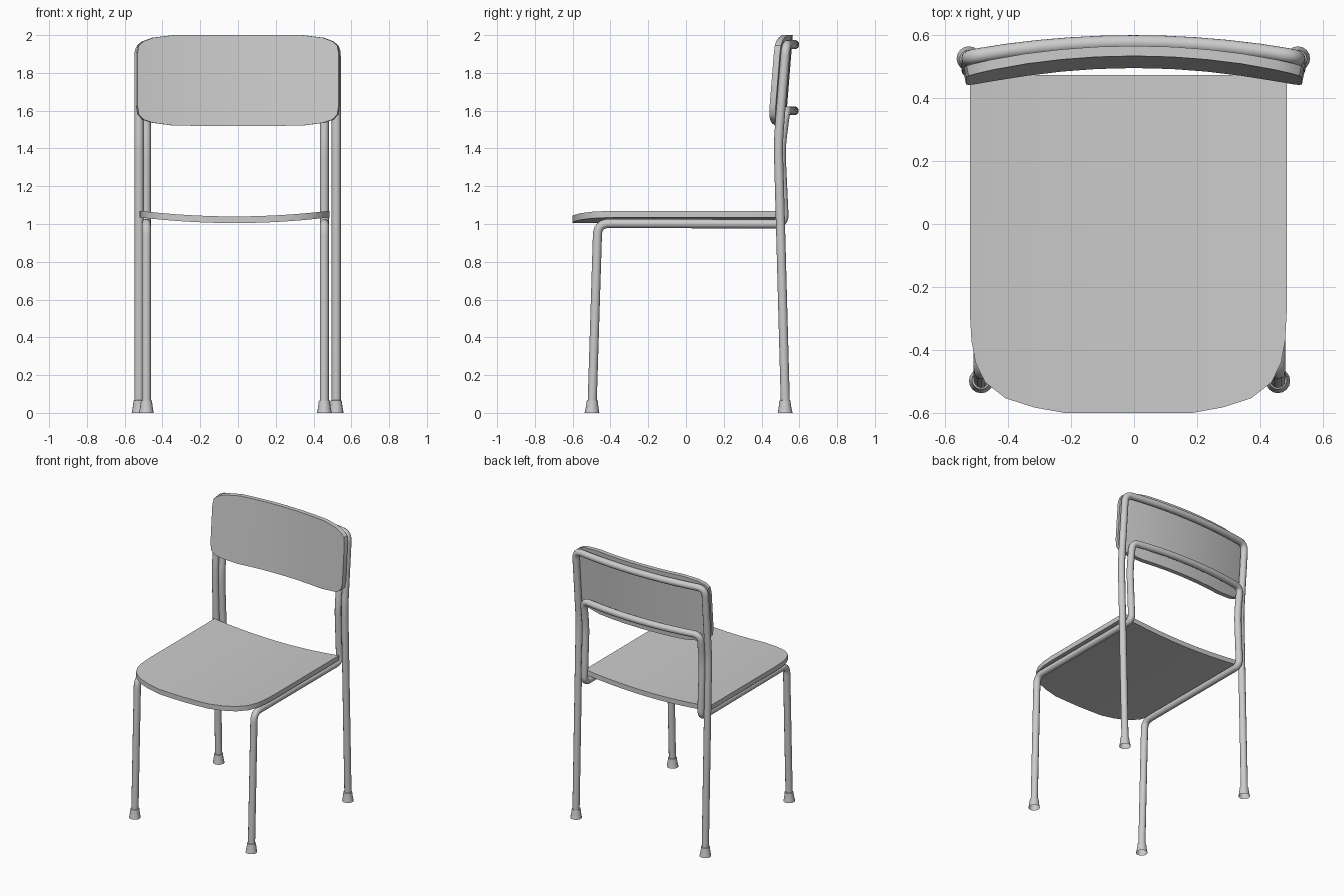
import bpy, bmesh, math
from mathutils import Vector

if "Cube" in bpy.data.objects:
    bpy.data.objects.remove(bpy.data.objects["Cube"])

TUBE_R = 0.024


def finish(obj, angle=35):
    bpy.ops.object.select_all(action='DESELECT')
    obj.select_set(True)
    bpy.context.view_layer.objects.active = obj
    bpy.ops.object.shade_smooth_by_angle(angle=math.radians(angle))


def add_mesh(name, bm):
    bmesh.ops.recalc_face_normals(bm, faces=bm.faces)
    me = bpy.data.meshes.new(name)
    bm.to_mesh(me)
    bm.free()
    obj = bpy.data.objects.new(name, me)
    bpy.context.collection.objects.link(obj)
    finish(obj)
    return obj


def rounded(points):
    """Round every path corner that has a radius; points are (x, y, z, radius)."""
    out = []
    for i, p in enumerate(points):
        v, r = Vector(p[:3]), p[3]
        if r == 0:
            out.append(v)
            continue
        a = v + (Vector(points[i - 1][:3]) - v).normalized() * r
        b = v + (Vector(points[i + 1][:3]) - v).normalized() * r
        for k in range(7):
            t = k / 6
            w = 0.5 * t * (1 - t)   # pulls the curve close to a true arc
            q = a * (1 - t) ** 2 + v * 2 * t * (1 - t) + b * t * t
            out.append(q + (v - (a + b) / 2) * w * 0.3)
    return out


def tube_frame(name, half, cx, bulge):
    """Bent tube: a side path (w, y, z, r), an arched crossbar, and the mirrored side."""
    w, y, z, _ = half[-1]
    left = [(cx - p[0],) + p[1:] for p in half]
    right = [(cx + p[0],) + p[1:] for p in reversed(half)]
    arch = []
    for k in range(-4, 5):
        t = k / 5.2
        arch.append((cx + w * t, y + bulge * (1 - t * t), z, 0))
    pts = rounded(left + arch + right)
    cu = bpy.data.curves.new(name + "_path", 'CURVE')
    cu.dimensions = '3D'
    cu.bevel_depth = TUBE_R
    cu.bevel_resolution = 4
    sp = cu.splines.new('POLY')
    sp.points.add(len(pts) - 1)
    for s, p in zip(sp.points, pts):
        s.co = (*p, 1)
    tmp = bpy.data.objects.new(name + "_path", cu)
    bpy.context.collection.objects.link(tmp)
    dg = bpy.context.evaluated_depsgraph_get()
    me = bpy.data.meshes.new_from_object(tmp.evaluated_get(dg))
    bpy.data.objects.remove(tmp)
    me.name = name
    obj = bpy.data.objects.new(name, me)
    bpy.context.collection.objects.link(obj)
    finish(obj, 50)


def panel(name, half, cx, front, back):
    """Bent board from columns (offset, low, high); front/back map (offset, v) to a point."""
    cols = [(-d, lo, hi) for d, lo, hi in reversed(half[1:])] + half
    bm = bmesh.new()
    rings = []
    for d, lo, hi in cols:
        co = [front(d, lo), front(d, hi), back(d, hi), back(d, lo)]
        rings.append([bm.verts.new((c[0] + cx, c[1], c[2])) for c in co])
    for a, b in zip(rings, rings[1:]):
        for i in range(4):
            j = (i + 1) % 4
            bm.faces.new((a[i], a[j], b[j], b[i]))
    bm.faces.new(rings[0])
    bm.faces.new(rings[-1])
    add_mesh(name, bm)


def foot(name, x, y, lean):
    """Flared foot cap, open underneath."""
    n, rings = 16, []
    bm = bmesh.new()
    for r, z in ((0.039, 0), (0.034, 0.025), (0.029, 0.065), (0.022, 0.067)):
        rings.append([bm.verts.new((x + r * math.cos(2 * math.pi * i / n),
                                    y + lean * z + r * math.sin(2 * math.pi * i / n), z))
                      for i in range(n)])
    for a, b in zip(rings, rings[1:]):
        for i in range(n):
            j = (i + 1) % n
            bm.faces.new((a[i], a[j], b[j], b[i]))
    add_mesh(name, bm)


# Rear legs, rising to the upper crossbar behind the backrest
tube_frame("rear_frame", [
    (0.522, 0.526, 0.04, 0), (0.522, 0.500, 1.0, 0.1),
    (0.522, 0.488, 1.43, 0.08), (0.522, 0.530, 1.95, 0.06)], -0.002, 0.046)

# Front legs, seat rails, inner uprights and lower crossbar
CX = -0.014
tube_frame("front_frame", [
    (0.471, -0.497, 0.04, 0), (0.471, -0.467, 1.003, 0.065),
    (0.471, 0.521, 1.000, 0.055), (0.471, 0.502, 1.40, 0.08),
    (0.471, 0.528, 1.60, 0.055)], CX, 0.045)

# Feet
for side, s in (("left", -1), ("right", 1)):
    foot("rear_foot_" + side, -0.002 + s * 0.522, 0.525, -0.03)
    foot("front_foot_" + side, CX + s * 0.471, -0.498, 0.03)


# Dished seat with rounded front corners
def seat_z(d):
    return 1.04 + 0.03 * (d / 0.503) ** 2


panel("seat", [
    (0, -0.6, 0.473), (0.1, -0.6, 0.473), (0.2, -0.6, 0.473),
    (0.30, -0.582, 0.473), (0.39, -0.553, 0.473), (0.455, -0.502, 0.473),
    (0.485, -0.44, 0.473), (0.498, -0.37, 0.473), (0.503, -0.28, 0.473)], -0.018,
    lambda d, v: (d, v, seat_z(d)),
    lambda d, v: (d, v, seat_z(d) - 0.035))


# Curved, tilted backrest with rounded corners
def back_y(d, z):
    return 0.495 - 0.06 * (d / 0.53) ** 2 + 0.08 * (z - 1.52)


panel("backrest", [
    (0, 1.52, 2.0), (0.12, 1.52, 2.0), (0.23, 1.52, 2.0), (0.34, 1.521, 2.0),
    (0.45, 1.536, 1.986), (0.50, 1.553, 1.967), (0.525, 1.58, 1.945),
    (0.533, 1.63, 1.90)], 0,
    lambda d, v: (d, back_y(d, v), v),
    lambda d, v: (d * 1.012, back_y(d, v) + 0.032, v))
